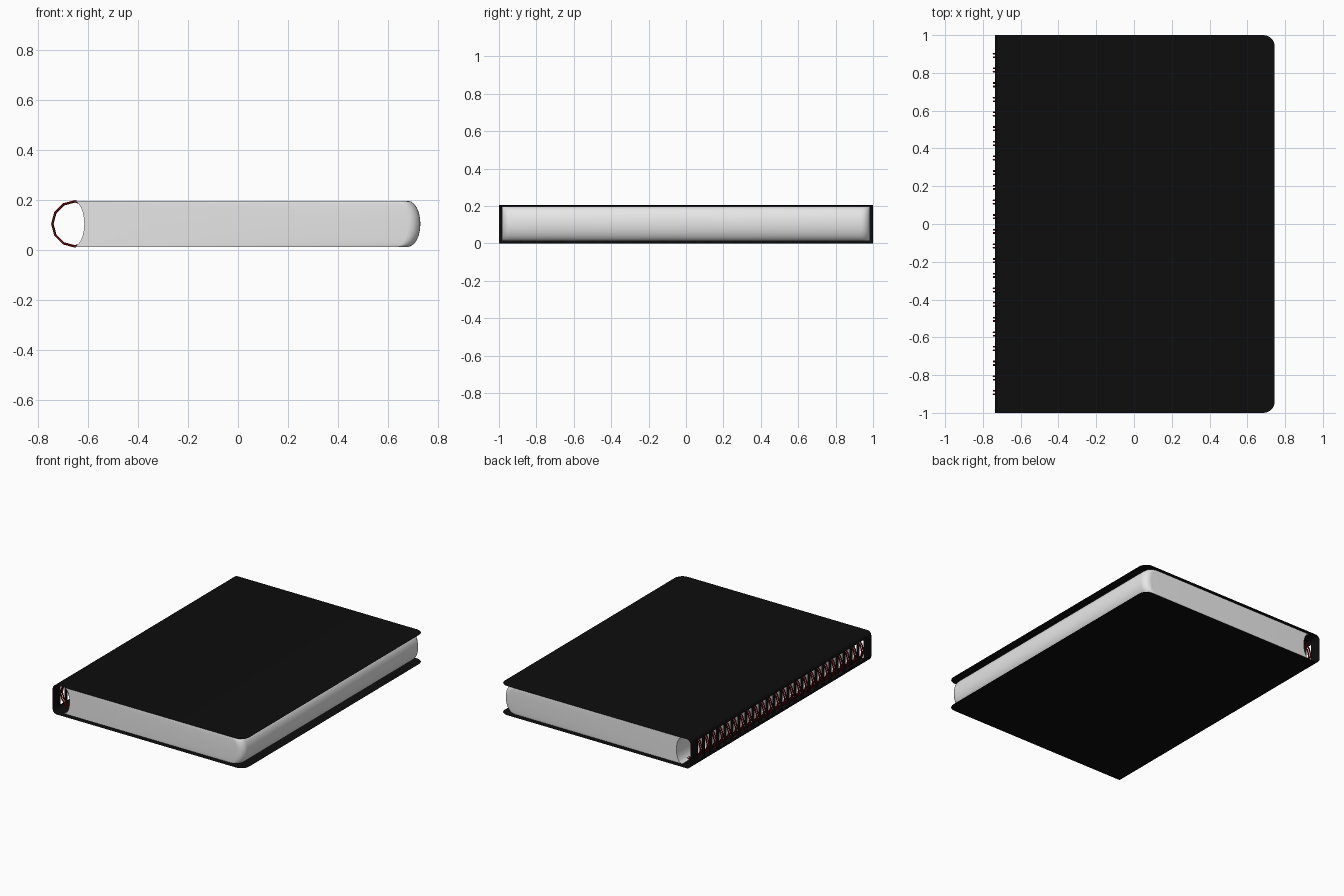
import bpy, bmesh, math

if "Cube" in bpy.data.objects:
    bpy.data.objects.remove(bpy.data.objects["Cube"])

H = 0.204            # cover height
N, STEP = 24, 0.0776  # binding rings and their spacing
RING_Y = [(i - (N - 1) / 2) * STEP for i in range(N)]


def material(name, rgb):
    m = bpy.data.materials.new(name)
    m.diffuse_color = (*rgb, 1)
    m.use_nodes = True
    m.node_tree.nodes["Principled BSDF"].inputs["Base Color"].default_value = m.diffuse_color
    return m


BLACK = material("cover black", (0.004, 0.004, 0.004))
WHITE = material("paper white", (0.8, 0.8, 0.8))
RED = material("wire red", (0.2, 0.004, 0.005))


def finish(bm, name, mat, angle):
    bmesh.ops.recalc_face_normals(bm, faces=bm.faces)
    me = bpy.data.meshes.new(name)
    bm.to_mesh(me)
    bm.free()
    me.materials.append(mat)
    ob = bpy.data.objects.new(name, me)
    bpy.context.collection.objects.link(ob)
    bpy.ops.object.select_all(action='DESELECT')
    ob.select_set(True)
    bpy.context.view_layer.objects.active = ob
    bpy.ops.object.shade_smooth_by_angle(angle=math.radians(angle))
    return ob


# Wrap-around cover: one thin sheet, slotted along the spine
X0, X1, R, B = -0.735, 0.745, 0.06, 0.03
half = [(X1 - R + R * math.cos(a), H) for a in
        [i * math.pi / 12 for i in range(7)]]
half += [(X0 + B - B * math.sin(a), H - B + B * math.cos(a)) for a in
         [i * math.pi / 12 for i in range(7)]]
profile = half + [(x, H - z) for x, z in reversed(half)]
slot_row = len(half) - 1
SLOT = 0.022
rows = sorted(y + s * SLOT for y in RING_Y for s in (-1, 1))
bm = bmesh.new()
cols = []
for x, z in profile:
    d = max(0, x - (X1 - R))
    hy = 1 - R + math.sqrt(max(0, R * R - d * d))
    cols.append([bm.verts.new((x, y, z)) for y in [-hy] + rows + [hy]])
for i in range(len(cols) - 1):
    for j in range(len(rows) + 1):
        if i == slot_row and j % 2 == 1:
            continue    # open slot
        bm.faces.new((cols[i][j], cols[i][j + 1], cols[i + 1][j + 1], cols[i + 1][j]))
finish(bm, "cover", BLACK, 50)

# Page block: bulging fore edge, hollowed binding edge, rounded fore corners
bm = bmesh.new()
Z0, Z1, YP, C, K = 0.012, 0.196, 0.985, 0.05, 12
loops = []
for k in range(K + 1):
    t = math.pi * k / K
    z = (Z0 + Z1) / 2 - (Z1 - Z0) / 2 * math.cos(t)
    left, right = -0.66 + 0.045 * math.sin(t), 0.68 + 0.05 * math.sin(t)
    pts = [(left, -YP)]
    for s in (-1, 1):
        arc = [(right - C + C * math.sin(a), s * (YP - C + C * math.cos(a)))
               for a in [i * math.pi / 12 for i in range(7)]]
        pts += arc if s < 0 else arc[::-1]
    pts.append((left, YP))
    loops.append([bm.verts.new((x, y, z)) for x, y in pts])
n = len(loops[0])
for a, b in zip(loops, loops[1:]):
    for i in range(n):
        j = (i + 1) % n
        bm.faces.new((a[i], a[j], b[j], b[i]))
bm.faces.new(loops[0][::-1])
bm.faces.new(loops[-1])
finish(bm, "pages", WHITE, 40)

# Twin wire rings
SEG, SIDES, RR, W = 12, 6, 0.09, 0.005
bm = bmesh.new()
for y in RING_Y:
    for off in (-0.009, 0.009):
        grid = []
        for i in range(SEG):
            a = 2 * math.pi * i / SEG
            ring = []
            for j in range(SIDES):
                b = 2 * math.pi * j / SIDES
                r = RR + W * math.cos(b)
                ring.append(bm.verts.new((-0.653 + r * math.cos(a), y + off + W * math.sin(b),
                                          0.104 + r * math.sin(a))))
            grid.append(ring)
        for i in range(SEG):
            p, q = grid[i], grid[(i + 1) % SEG]
            for j in range(SIDES):
                k = (j + 1) % SIDES
                bm.faces.new((p[j], p[k], q[k], q[j]))
finish(bm, "binding_rings", RED, 40)
